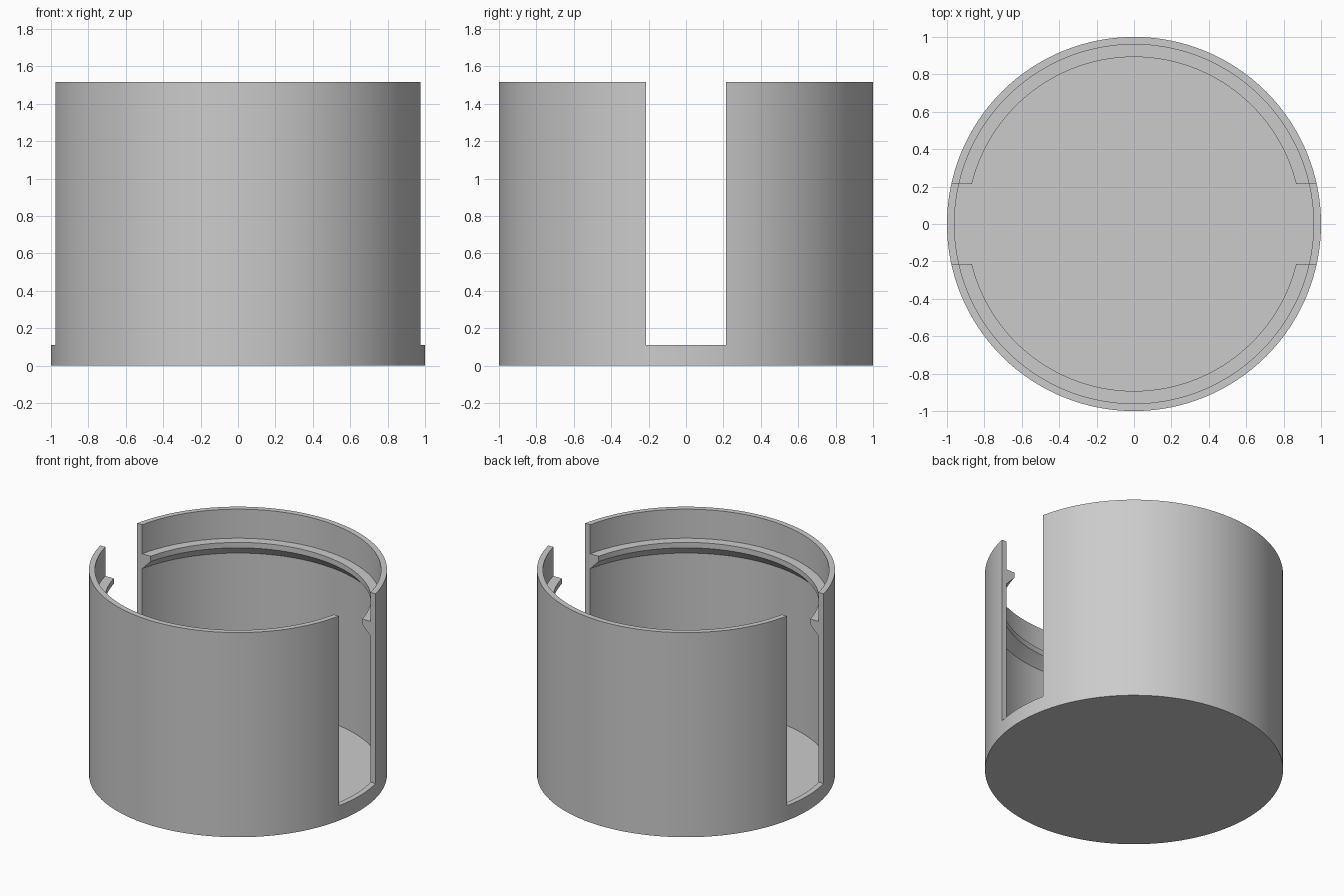
import bpy, bmesh, math

if "Cube" in bpy.data.objects:
    bpy.data.objects.remove(bpy.data.objects["Cube"])

SEGMENTS = 128
R_OUT, R_IN, R_LIP = 1.0, 0.96, 0.893
HEIGHT, FLOOR = 1.515, 0.043
SLOT_HALF, SLOT_BOTTOM = 0.215, 0.11

grey = bpy.data.materials.new("plain grey")
grey.diffuse_color = (0.6, 0.6, 0.6, 1)
grey.use_nodes = True
grey.node_tree.nodes["Principled BSDF"].inputs["Base Color"].default_value = grey.diffuse_color

# Cup wall, floor and inner lip as one turned profile (radius, height)
profile = [
    (0, 0), (R_OUT, 0), (R_OUT, HEIGHT), (R_IN, HEIGHT),
    (R_IN, 1.30), (R_LIP, 1.30), (R_LIP, 1.26), (R_IN, 1.19),
    (R_IN, FLOOR), (0, FLOOR),
]
bm = bmesh.new()
rings = []
for r, z in profile:
    if r == 0:
        rings.append([bm.verts.new((0, 0, z))])
    else:
        rings.append([bm.verts.new((r * math.cos(a), r * math.sin(a), z))
                      for a in (2 * math.pi * i / SEGMENTS for i in range(SEGMENTS))])
for low, high in zip(rings, rings[1:]):
    if len(low) == 1:
        bm.faces.new(high)
    elif len(high) == 1:
        bm.faces.new(low)
    else:
        for i in range(SEGMENTS):
            j = (i + 1) % SEGMENTS
            bm.faces.new((low[i], low[j], high[j], high[i]))
# The end caps are single discs, so their centre points are not needed
bmesh.ops.delete(bm, geom=[v for v in bm.verts if not v.link_faces], context='VERTS')
bmesh.ops.recalc_face_normals(bm, faces=bm.faces)
mesh = bpy.data.meshes.new("slotted_cup")
bm.to_mesh(mesh)
bm.free()
cup = bpy.data.objects.new("slotted_cup", mesh)
bpy.context.collection.objects.link(cup)
mesh.materials.append(grey)

# Slot through both sides, open at the top
bpy.ops.mesh.primitive_cube_add(size=1, location=(0, 0, SLOT_BOTTOM + 1))
cutter = bpy.context.object
cutter.name = "slot_cutter"
cutter.scale = (3, 2 * SLOT_HALF, 2)
cutter.data.materials.append(grey)
cut = cup.modifiers.new("slot", 'BOOLEAN')
cut.operation = 'DIFFERENCE'
cut.solver = 'EXACT'
cut.object = cutter

# Apply the cut, then remove the cutter
bpy.ops.object.select_all(action='DESELECT')
cup.select_set(True)
bpy.context.view_layer.objects.active = cup
bpy.ops.object.modifier_apply(modifier=cut.name)
bpy.data.objects.remove(cutter, do_unlink=True)
bpy.ops.object.shade_smooth_by_angle(angle=math.radians(20))
